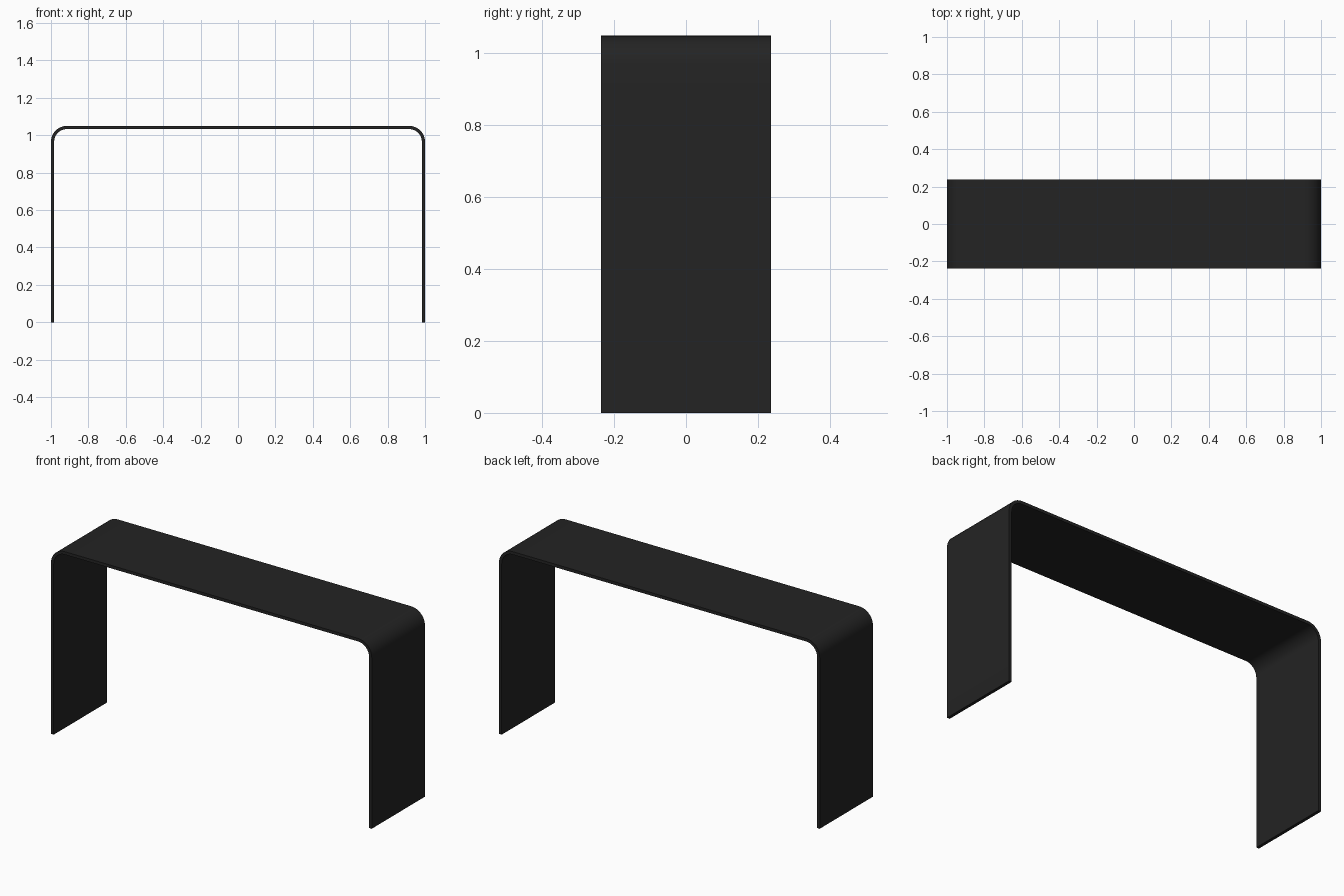
import bpy
import bmesh
from math import sin, cos, pi, radians

old = bpy.data.objects.get("Cube")
if old:
    bpy.data.objects.remove(old, do_unlink=True)

HALF_W, HEIGHT, HALF_D = 1.0, 1.05, 0.237
THICK, RADIUS, STEPS = 0.017, 0.085, 8

# Matte black sheet material
black = bpy.data.materials.new("matte_black")
black.use_nodes = True
colour = (0.017, 0.017, 0.017, 1)
black.diffuse_color = colour
black.node_tree.nodes["Principled BSDF"].inputs["Base Color"].default_value = colour


def arch(inset):
    """Arch outline from left foot to right foot, moved inward by inset."""
    r = RADIUS - inset
    cx, cz = HALF_W - RADIUS, HEIGHT - RADIUS
    arc = [(cx + r * cos(a), cz + r * sin(a))
           for a in (i * pi / 2 / STEPS for i in range(STEPS + 1))]
    half = [(HALF_W - inset, 0)] + arc
    return half + [(-x, z) for x, z in reversed(half)]


# Bent sheet: a strip of quads between outer and inner outlines, extruded in depth
bm = bmesh.new()
outer, inner = [[bm.verts.new((x, -HALF_D, z)) for x, z in arch(d)] for d in (0, THICK)]
for i in range(len(outer) - 1):
    bm.faces.new((outer[i], outer[i + 1], inner[i + 1], inner[i]))
res = bmesh.ops.extrude_face_region(bm, geom=bm.faces[:], use_keep_orig=True)
moved = [g for g in res["geom"] if isinstance(g, bmesh.types.BMVert)]
bmesh.ops.translate(bm, verts=moved, vec=(0, 2 * HALF_D, 0))
bmesh.ops.recalc_face_normals(bm, faces=bm.faces[:])

mesh = bpy.data.meshes.new("bent_sheet_table")
bm.to_mesh(mesh)
bm.free()
mesh.materials.append(black)
table = bpy.data.objects.new("bent_sheet_table", mesh)
bpy.context.collection.objects.link(table)

# Smooth bends, crisp sheet edges
bpy.ops.object.select_all(action="DESELECT")
table.select_set(True)
bpy.context.view_layer.objects.active = table
bpy.ops.object.shade_smooth_by_angle(angle=radians(30))
